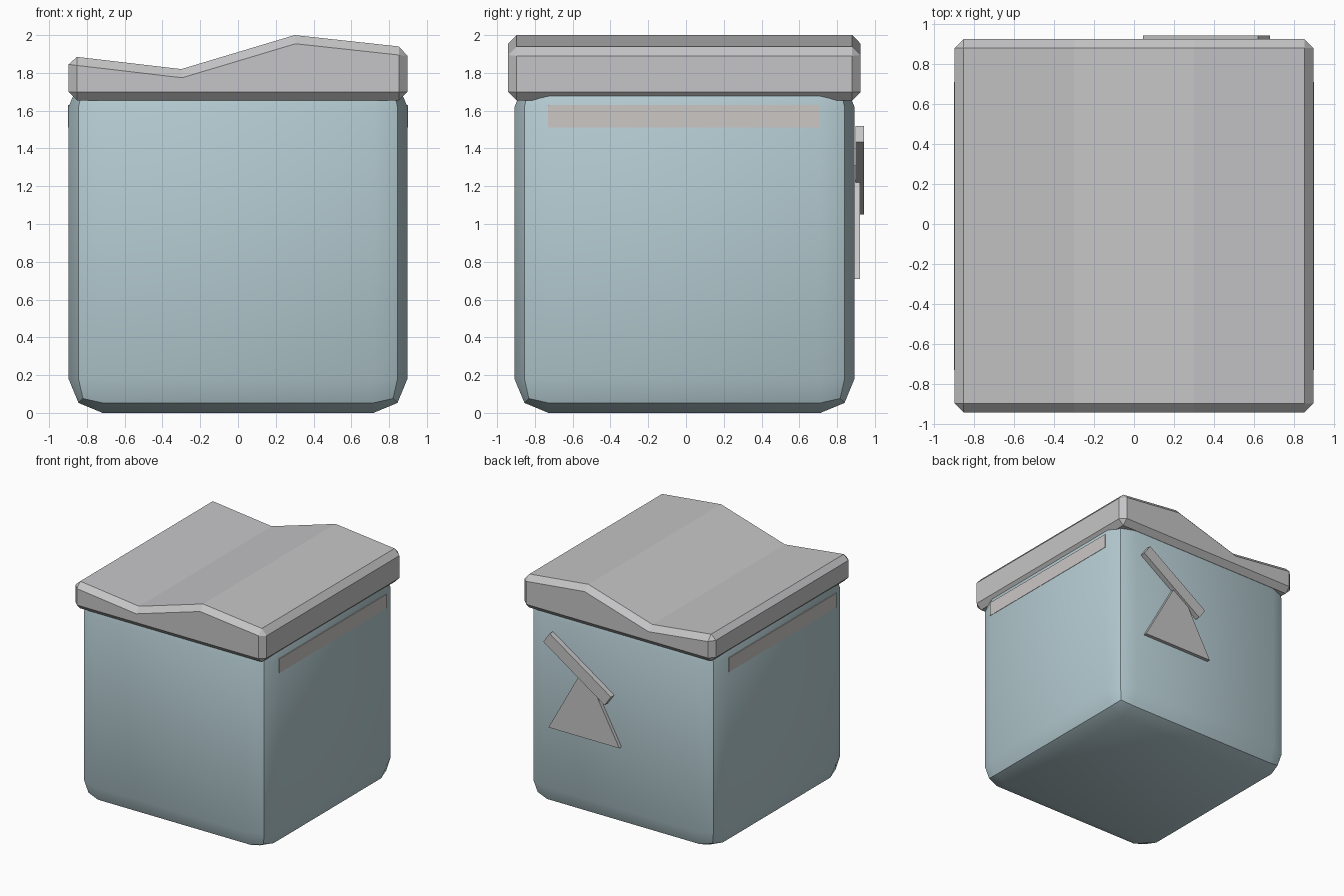
import bpy, bmesh, math

cube = bpy.data.objects.get("Cube")
if cube:
    bpy.data.objects.remove(cube, do_unlink=True)


def material(name, color):
    mat = bpy.data.materials.new(name)
    mat.use_nodes = True
    mat.diffuse_color = color
    mat.node_tree.nodes["Principled BSDF"].inputs["Base Color"].default_value = color
    return mat


blue = material("pale blue", (0.46, 0.60, 0.64, 1))
grey = material("light grey", (0.56, 0.56, 0.57, 1))
pale = material("warm grey", (0.60, 0.57, 0.56, 1))


def slab(name, profile, y0, y1, mat):
    """Extrude an (x, z) profile along y."""
    bm = bmesh.new()
    face = bm.faces.new([bm.verts.new((x, y0, z)) for x, z in profile])
    ext = bmesh.ops.extrude_face_region(bm, geom=[face])["geom"]
    verts = [v for v in ext if isinstance(v, bmesh.types.BMVert)]
    bmesh.ops.translate(bm, verts=verts, vec=(0, y1 - y0, 0))
    bmesh.ops.recalc_face_normals(bm, faces=bm.faces)
    mesh = bpy.data.meshes.new(name)
    bm.to_mesh(mesh)
    bm.free()
    mesh.materials.append(mat)
    obj = bpy.data.objects.new(name, mesh)
    bpy.context.collection.objects.link(obj)
    return obj


def rectangle(x0, x1, z0, z1):
    return [(x0, z0), (x1, z0), (x1, z1), (x0, z1)]


def bevel(obj, width, segments):
    mod = obj.modifiers.new("bevel", 'BEVEL')
    mod.width = width
    mod.segments = segments
    mod.limit_method = 'ANGLE'
    mod.angle_limit = math.radians(30)
    bpy.ops.object.select_all(action='DESELECT')
    obj.select_set(True)
    bpy.context.view_layer.objects.active = obj
    bpy.ops.object.modifier_apply(modifier=mod.name)


HALF = 0.897
MID_Y = -0.008

# Rounded bin body, smooth within each side
body = slab("body", rectangle(-HALF, HALF, 0, 1.8), MID_Y - 0.9, MID_Y + 0.9, blue)
bevel(body, 0.18, 2)
bpy.ops.object.shade_smooth_by_angle(angle=math.radians(30))

# Wavy lid with chamfered edges
lid_profile = [(-HALF, 1.655), (HALF, 1.655), (HALF, 1.935),
               (0.3, 2.0), (-0.3, 1.82), (-HALF, 1.89)]
lid = slab("lid", lid_profile, -0.942, 0.925, grey)
bevel(lid, 0.045, 1)

# Pale strip under the lid on both sides
for side, name in ((1, "left_strip"), (-1, "right_strip")):
    slab(name, rectangle(side * (HALF - 0.004), side * (HALF + 0.003), 1.51, 1.63),
         -0.73, 0.71, pale)

# Triangular bracket and slanted bar on the back
slab("back_bracket", [(-0.02, 0.71), (0.645, 0.71), (0.31, 1.31)], 0.885, 0.922, grey)
slab("back_bar", [(0.105, 1.05), (0.68, 1.435), (0.62, 1.52), (0.045, 1.135)],
     0.897, 0.942, grey)
